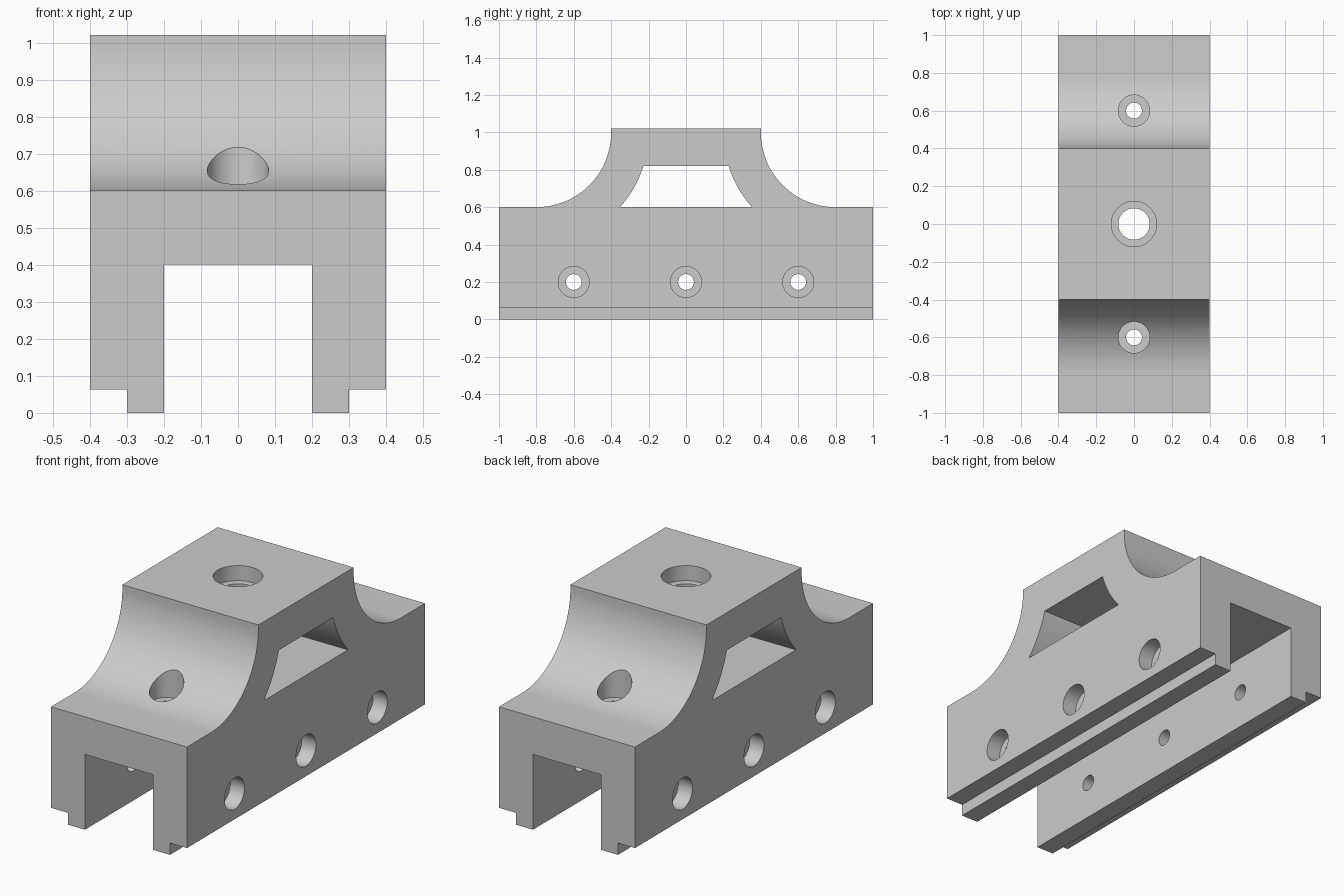
import bpy
import bmesh
from math import asin, cos, pi, sin, radians
from mathutils import Matrix, Vector

old = bpy.data.objects.get("Cube")
if old:
    bpy.data.objects.remove(old, do_unlink=True)

grey = bpy.data.materials.new("plain grey")
grey.use_nodes = True
colour = (0.6, 0.6, 0.6, 1)
grey.diffuse_color = colour
grey.node_tree.nodes["Principled BSDF"].inputs["Base Color"].default_value = colour


def make_object(name, bm):
    bmesh.ops.recalc_face_normals(bm, faces=bm.faces)
    mesh = bpy.data.meshes.new(name)
    bm.to_mesh(mesh)
    bm.free()
    mesh.materials.append(grey)
    obj = bpy.data.objects.new(name, mesh)
    bpy.context.collection.objects.link(obj)
    return obj


def prism(name, outline, half_width):
    """Extrude a (y, z) outline symmetrically along x."""
    bm = bmesh.new()
    face = bm.faces.new([bm.verts.new((-half_width, y, z)) for y, z in outline])
    extruded = bmesh.ops.extrude_face_region(bm, geom=[face])["geom"]
    verts = [v for v in extruded if isinstance(v, bmesh.types.BMVert)]
    bmesh.ops.translate(bm, verts=verts, vec=(2 * half_width, 0, 0))
    return make_object(name, bm)


def box(name, low, high):
    bm = bmesh.new()
    low, high = Vector(low), Vector(high)
    matrix = Matrix.Translation((low + high) / 2) @ Matrix.Diagonal((high - low).to_4d())
    matrix[3][3] = 1
    bmesh.ops.create_cube(bm, size=1, matrix=matrix)
    return make_object(name, bm)


def rod(name, start, end, radius):
    bm = bmesh.new()
    start, end = Vector(start), Vector(end)
    axis = end - start
    turn = axis.to_track_quat("Z", "Y").to_matrix().to_4x4()
    bmesh.ops.create_cone(bm, cap_ends=True, segments=64, radius1=radius,
                          radius2=radius, depth=axis.length,
                          matrix=Matrix.Translation((start + end) / 2) @ turn)
    return make_object(name, bm)


def arc(radius, first, last, steps):
    """Points about the centre of the concave shoulder on the +y side."""
    angles = [first + (last - first) * i / steps for i in range(steps + 1)]
    return [(0.8 - radius * cos(a), 1 - radius * sin(a)) for a in angles]


def mirrored(half):
    return half + [(-y, z) for y, z in reversed(half)]


# Block with concave shoulders
body = prism("bracket_body",
             mirrored([(0.4, 1.02)] + arc(0.4, 0, pi / 2, 32) + [(1, 0.6), (1, 0)]), 0.4)

# Window concentric with the shoulders, and the channel underneath
cutters = [
    prism("window_cutter", mirrored(arc(0.6, asin(0.3), asin(2 / 3), 16)), 0.5),
    box("channel_cutter", (-0.2, -1.1, -0.1), (0.2, 1.1, 0.4)),
]

# Central counterbored hole
cutters += [rod("centre_hole_cutter", (0, 0, 0.3), (0, 0, 1.1), 0.083),
            rod("centre_counterbore_cutter", (0, 0, 0.94), (0, 0, 1.1), 0.12)]

# Shoulder screw holes
for y in (-0.6, 0.6):
    cutters += [rod("shoulder_hole_cutter", (0, y, 0.3), (0, y, 0.9), 0.042),
                rod("shoulder_counterbore_cutter", (0, y, 0.565), (0, y, 0.9), 0.083)]

# Outer foot steps and side screw holes
for side in (-1, 1):
    cutters.append(box("foot_step_cutter", (0.4 * side - 0.1, -1.1, -0.1),
                       (0.4 * side + 0.1, 1.1, 0.063)))
    for y in (-0.6, 0, 0.6):
        cutters += [rod("side_hole_cutter", (0.15 * side, y, 0.2), (0.5 * side, y, 0.2), 0.042),
                    rod("side_counterbore_cutter", (0.317 * side, y, 0.2), (0.5 * side, y, 0.2), 0.083)]

# Cut, then bake the result and discard the cutters
for cutter in cutters:
    cutter.hide_render = True
    cut = body.modifiers.new(cutter.name, "BOOLEAN")
    cut.operation = "DIFFERENCE"
    cut.solver = "EXACT"
    cut.object = cutter
bpy.context.view_layer.update()
graph = bpy.context.evaluated_depsgraph_get()
result = bpy.data.meshes.new_from_object(body.evaluated_get(graph))
body.modifiers.clear()
body.data = result
result.materials.clear()
result.materials.append(grey)
for face in result.polygons:
    face.material_index = 0
for cutter in cutters:
    bpy.data.objects.remove(cutter, do_unlink=True)

# Smooth curved walls, crisp edges
bpy.ops.object.select_all(action="DESELECT")
body.select_set(True)
bpy.context.view_layer.objects.active = body
bpy.ops.object.shade_smooth_by_angle(angle=radians(20))
